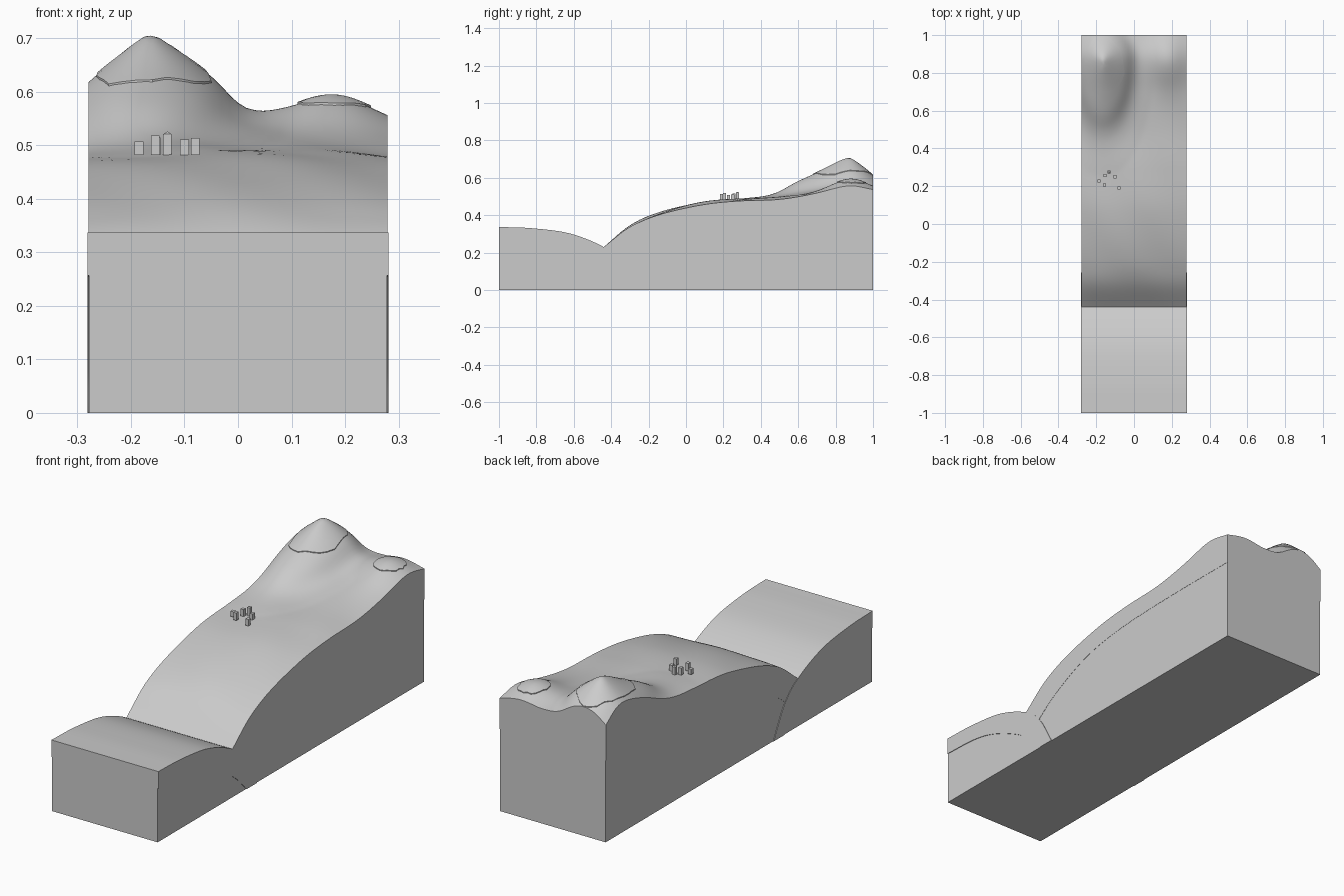
import bpy, bmesh, math, random
from mathutils import Vector

if "Cube" in bpy.data.objects:
    bpy.data.objects.remove(bpy.data.objects["Cube"])

random.seed(4)


def smooth(pts, n=8):
    """Catmull-Rom curve through 2D points."""
    p = [Vector(q) for q in pts]
    p = [2 * p[0] - p[1]] + p + [2 * p[-1] - p[-2]]
    out = []
    for a, b, c, d in zip(p, p[1:], p[2:], p[3:]):
        for i in range(n):
            t = i / n
            out.append(0.5 * (2 * b + (c - a) * t + (2 * a - 5 * b + 4 * c - d) * t * t
                              + (3 * b - a - 3 * c + d) * t ** 3))
    return out + [p[-2]]


def lerp(curve, y):
    for a, b in zip(curve, curve[1:]):
        if y <= b[0]:
            t = max(0.0, (y - a[0]) / (b[0] - a[0]))
            return a[1] + t * (b[1] - a[1])
    return curve[-1][1]


def finish(name, bm):
    bmesh.ops.recalc_face_normals(bm, faces=bm.faces)
    me = bpy.data.meshes.new(name)
    bm.to_mesh(me)
    bm.free()
    me.shade_smooth()
    me.set_sharp_from_angle(angle=math.radians(30))
    ob = bpy.data.objects.new(name, me)
    bpy.context.collection.objects.link(ob)
    return ob


def slab(name, profile, half):
    """Extrude a closed y-z profile across x."""
    bm = bmesh.new()
    face = bm.faces.new([bm.verts.new((-half, p[0], p[1])) for p in profile])
    ext = bmesh.ops.extrude_face_region(bm, geom=[face])
    bmesh.ops.translate(bm, vec=(2 * half, 0, 0),
                        verts=[v for v in ext["geom"] if isinstance(v, bmesh.types.BMVert)])
    finish(name, bm)


# Shared profile curves (y, z)
outer = smooth([(-1, .337), (-.82, .33), (-.62, .302), (-.44, .23), (-.34, .145), (-.257, 0)])
inner = smooth([(-1, .257), (-.81, .248), (-.67, .216), (-.51, .144), (-.41, .075), (-.337, 0)])
mantle_top = smooth([(-.347, .152), (-.245, .225), (-.085, .305), (.075, .353), (.29, .38),
                     (.61, .39), (1, .39)])
ground = smooth([(-.44, .23), (-.3, .345), (-.14, .415), (.075, .468), (.29, .488), (.5, .498),
                 (.7, .523), (.87, .55), (1, .538)])
cone = smooth([(0, .156), (.03, .14), (.115, .08), (.165, .03), (.205, .01), (.27, 0)])

# Oceanic plate: mantle and curved crust
slab("oceanic_mantle", [(-1, 0)] + inner, .278)
slab("oceanic_crust", outer + inner[::-1], .281)

# Continental mantle resting on the sinking slab
under = [p for p in outer if p[1] < .15][::-1]
slab("continental_mantle", under + mantle_top + [Vector((1, 0))], .278)


# Terrain height: base slope, one big mountain, one small hill
def height(x, y):
    dx, dy = x + .165, y - .87
    r = math.hypot(dx, dy / (2.3 if dy < 0 else 1.1))
    fade = min(1, max(0, (y + .44) * 5))
    z = lerp(ground, y) - .012 * fade * (x / .28) ** 2
    z += lerp(cone, r)
    z += .044 * math.exp(-((x - .18) / .105) ** 2 - ((y - .88) / .16) ** 2)
    return z + .003 * fade * math.sin(17 * x + 5 * y) * math.sin(9 * y + 4 * x)


# Continental crust: gridded solid between mantle top and terrain
NX, NY, W = 36, 90, .279
bm = bmesh.new()
top, bottom = [], []
for j in range(NY + 1):
    s = j / NY
    yt, yb = -.44 + 1.44 * s, -.347 + 1.347 * s
    xs = [-W + 2 * W * i / NX for i in range(NX + 1)]
    top.append([bm.verts.new((x, yt, height(x, yt))) for x in xs])
    bottom.append([bm.verts.new((x, yb, lerp(mantle_top, yb))) for x in xs])


def strip(a, b):
    for i in range(len(a) - 1):
        bm.faces.new((a[i], a[i + 1], b[i + 1], b[i]))


for grid in (top, bottom):
    for a, b in zip(grid, grid[1:]):
        strip(a, b)
for k in (0, -1):
    strip(top[k], bottom[k])
    strip([r[k] for r in top], [r[k] for r in bottom])
finish("continental_crust", bm)


# Snow caps: ragged discs draped slightly above the terrain
def snow_cap(name, cx, cy, rx, ry, seg=24, rings=8):
    bm = bmesh.new()
    rag = [random.uniform(.9, 1.03) for _ in range(seg)]
    loops = []
    for k in range(1, rings + 2):
        f = min(k, rings) / rings
        lift = .004 if k <= rings else -.004
        loop = []
        for i in range(seg):
            a = 2 * math.pi * i / seg
            m = f * (1 + (rag[i] - 1) * f)
            x = max(-W, cx + rx * m * math.cos(a))
            y = min(1, cy + ry * m * math.sin(a))
            loop.append(bm.verts.new((x, y, height(x, y) + lift)))
        loops.append(loop)
    mid = bm.verts.new((cx, cy, height(cx, cy) + .004))
    for i in range(seg):
        n = (i + 1) % seg
        bm.faces.new((mid, loops[0][i], loops[0][n]))
        for a, b in zip(loops, loops[1:]):
            bm.faces.new((a[i], b[i], b[n], a[n]))
    finish(name, bm)


snow_cap("large_snow_cap", -.16, .84, .113, .16)
snow_cap("small_snow_cap", .18, .885, .068, .08)

# Village of small block buildings
for n, (x, y, z) in enumerate([(-.185, .228, .507), (-.155, .206, .518), (-.153, .257, .515),
                               (-.132, .275, .521), (-.1, .25, .511), (-.08, .19, .514)]):
    base = .482
    bpy.ops.mesh.primitive_cube_add(size=1, location=(x, y, (z + base) / 2))
    house = bpy.context.object
    house.name = f"building_{n + 1}"
    house.scale = (.016, .017, z - base)
    # two of the buildings have pitched hip roofs
    if n == 3:
        bpy.ops.mesh.primitive_cone_add(vertices=4, radius1=.011, depth=.005,
                                        location=(x, y, z + .0025), rotation=(0, 0, math.pi / 4))
        bpy.context.object.name = "building_roof"
